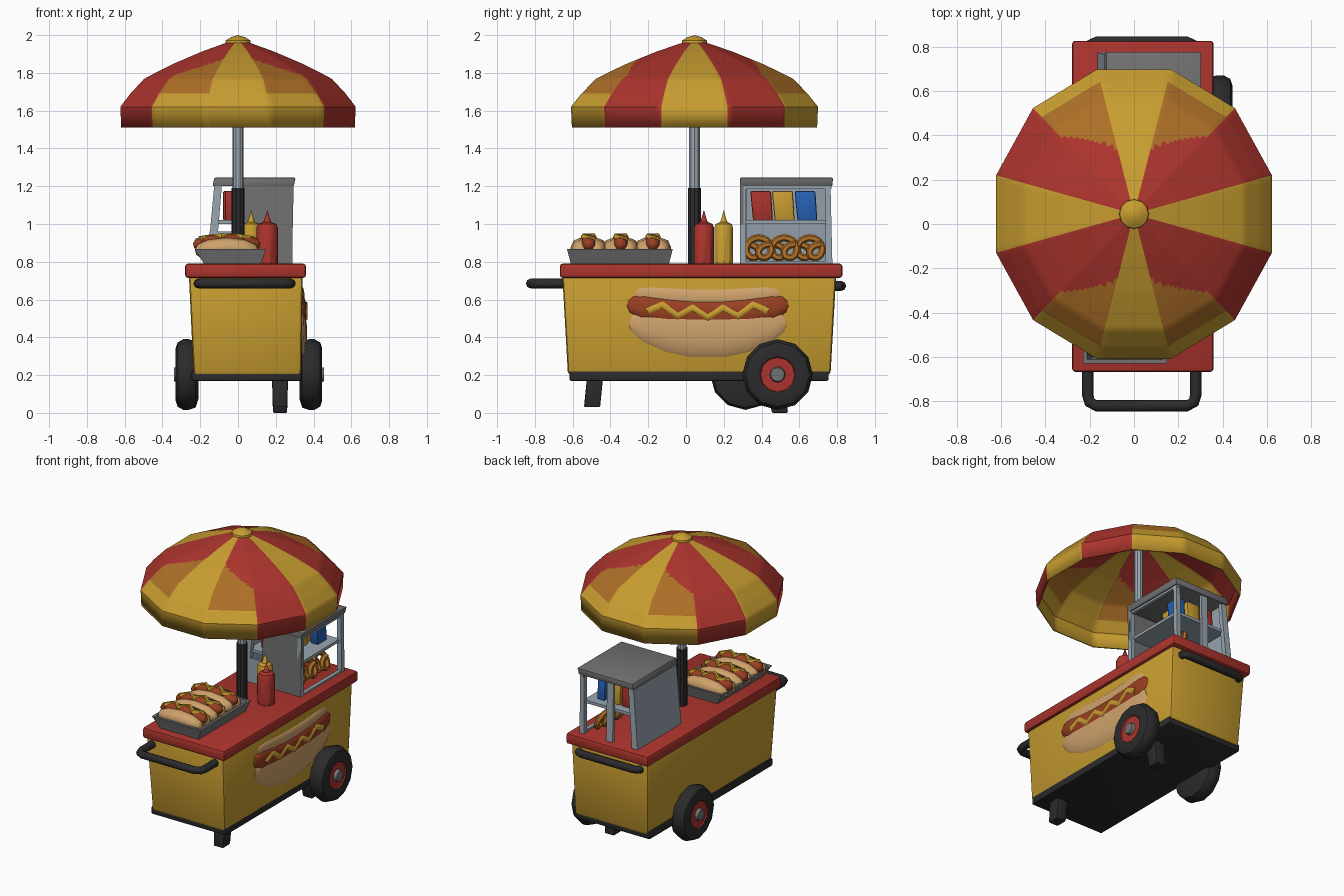
import bpy, bmesh, math
from mathutils import Vector, Matrix

if "Cube" in bpy.data.objects:
    bpy.data.objects.remove(bpy.data.objects["Cube"])

COL = {'yellow': (0.58, 0.34, 0.03), 'red': (0.41, 0.034, 0.026), 'black': (0.024, 0.024, 0.026),
       'grey': (0.17, 0.17, 0.175), 'pale_steel': (0.32, 0.38, 0.44), 'bun_tan': (0.62, 0.36, 0.15),
       'sausage_brown': (0.32, 0.05, 0.015), 'blue': (0.02, 0.12, 0.46), 'orange': (0.42, 0.16, 0.02)}
MAT = {}
for n, c in COL.items():
    MAT[n] = bpy.data.materials.new(n)
    MAT[n].diffuse_color = (*c, 1)


def finish(name, bm, mats, angle=35):
    bmesh.ops.remove_doubles(bm, verts=bm.verts, dist=1e-5)
    bmesh.ops.recalc_face_normals(bm, faces=bm.faces)
    me = bpy.data.meshes.new(name)
    bm.to_mesh(me)
    bm.free()
    ob = bpy.data.objects.new(name, me)
    bpy.context.collection.objects.link(ob)
    for m in mats:
        me.materials.append(MAT[m])
    bpy.ops.object.select_all(action='DESELECT')
    ob.select_set(True)
    bpy.context.view_layer.objects.active = ob
    bpy.ops.object.shade_smooth_by_angle(angle=math.radians(angle))
    return ob


def frustum(name, bottom, z0, top, z1, mat, bevel=0.0):
    """Tapered box; bottom and top are (x0, x1, y0, y1)."""
    bm = bmesh.new()
    rings = []
    for (x0, x1, y0, y1), z in ((bottom, z0), (top, z1)):
        rings.append([bm.verts.new((x, y, z)) for x, y in ((x0, y0), (x1, y0), (x1, y1), (x0, y1))])
    a, b = rings
    bm.faces.new(a[::-1])
    bm.faces.new(b)
    for i in range(4):
        j = (i + 1) % 4
        bm.faces.new((a[i], a[j], b[j], b[i]))
    if bevel:
        bmesh.ops.bevel(bm, geom=bm.edges[:], offset=bevel, segments=2, profile=0.5, affect='EDGES')
    return finish(name, bm, [mat])


def box(name, x0, x1, y0, y1, z0, z1, mat, bevel=0.0):
    return frustum(name, (x0, x1, y0, y1), z0, (x0, x1, y0, y1), z1, mat, bevel)


def lathe(name, profile, loc, mats, seg=12, rot=None, idx=None):
    """Spin (radius, height) pairs about z; idx gives a material per profile step."""
    bm = bmesh.new()
    rings = []
    for r, h in profile:
        rings.append([bm.verts.new((r * math.cos(2 * math.pi * k / seg), r * math.sin(2 * math.pi * k / seg), h))
                      for k in range(seg)])
    for s in range(len(rings) - 1):
        for k in range(seg):
            j = (k + 1) % seg
            f = bm.faces.new((rings[s][k], rings[s][j], rings[s + 1][j], rings[s + 1][k]))
            f.material_index = idx[s] if idx else 0
    bmesh.ops.transform(bm, matrix=Matrix.Translation(loc) @ (rot or Matrix()), verts=bm.verts)
    return finish(name, bm, mats)


def tube(name, pts, radii, mat, seg=8, ref=(0, 0, 1), squash=1.0):
    """Sweep a circle along points; squash flattens it along ref."""
    bm = bmesh.new()
    pts = [Vector(p) for p in pts]
    if not isinstance(radii, (list, tuple)):
        radii = [radii] * len(pts)
    ref = Vector(ref)
    rings = []
    for i, p in enumerate(pts):
        t = (pts[min(i + 1, len(pts) - 1)] - pts[max(i - 1, 0)]).normalized()
        u = t.cross(ref).normalized()
        v = u.cross(t)
        rings.append([bm.verts.new(p + radii[i] * (math.cos(2 * math.pi * k / seg) * u
                      + squash * math.sin(2 * math.pi * k / seg) * v)) for k in range(seg)])
    for a, b in zip(rings, rings[1:]):
        for k in range(seg):
            j = (k + 1) % seg
            bm.faces.new((a[k], a[j], b[j], b[k]))
    bm.faces.new(rings[0])
    bm.faces.new(rings[-1])
    return finish(name, bm, [mat], 50)


# Cart body, base and countertop
frustum('cart_body', (-0.235, 0.335, -0.625, 0.765), 0.2, (-0.26, 0.342, -0.655, 0.795), 0.73, 'yellow', 0.02)
box('base_rail', -0.245, 0.335, -0.617, 0.755, 0.17, 0.225, 'black', 0.008)
box('countertop', -0.28, 0.36, -0.668, 0.828, 0.715, 0.79, 'red', 0.015)

# Wheels: tyre, red disc and hub in one spun profile
wheel = [(0, -.055), (.13, -.06), (.175, -.045), (.187, -.01), (.187, .02), (.17, .05), (.14, .06),
         (.095, .055), (.09, .048), (.042, .048), (.036, .07), (0, .07)]
steps = [0] * 7 + [1, 1, 2, 2]
for side, x, y in ((1, 0.385, 0.485), (-1, -0.27, 0.315)):
    lathe('wheel_right' if side > 0 else 'wheel_left', wheel, (x, y, 0.203), ['black', 'red', 'grey'], 12,
          Matrix.Rotation(side * math.pi / 2, 4, 'Y'), steps)
    tube('axle', [(x, y, 0.203), (0.04, y, 0.203)], 0.025, 'black')

# Support legs
frustum('front_leg', (0.185, 0.26, -0.54, -0.455), 0.03, (0.18, 0.265, -0.525, -0.44), 0.18, 'black', 0.008)
frustum('rear_leg', (0.185, 0.26, 0.455, 0.54), 0.0, (0.18, 0.265, 0.42, 0.52), 0.18, 'black', 0.008)

# Handles
tube('push_handle', [(-.21, -.63, .685), (-.21, -.77, .685), (-.2, -.805, .685), (-.17, -.822, .685),
                     (.24, -.822, .685), (.27, -.805, .685), (.28, -.77, .685), (.28, -.63, .685)], 0.026, 'black')
tube('back_handle', [(-.2, .77, .672), (-.2, .81, .672), (-.17, .822, .672), (.24, .822, .672),
                     (.27, .81, .672), (.27, .77, .672)], 0.026, 'black')

# Umbrella pole
lathe('pole_lower', [(0, .78), (.035, .78), (.035, 1.19), (0, 1.19)], (0, .045, 0), ['black'], 10)
lathe('pole_upper', [(0, 1.18), (.03, 1.18), (.03, 1.94), (0, 1.94)], (0, .045, 0), ['pale_steel'], 10)

# Striped canopy: twelve-sided open shell
key = [(.04, 1.968), (.2, 1.912), (.35, 1.85), (.43, 1.812), (.515, 1.768), (.59, 1.69), (.645, 1.62)]
rings_def = []
for (r0, z0), (r1, z1) in zip(key, key[1:]):
    rings_def += [(r0 + (r1 - r0) * q / 5, z0 + (z1 - z0) * q / 5) for q in range(5)]
rings_def += [(.645, 1.62), (.64, 1.51)]
bm = bmesh.new()
SEG = 144
rings = []
for r, z in rings_def:
    ring = []
    for k in range(SEG):
        a = math.radians(15 + 2.5 * k)
        rr = r * math.cos(math.radians(15)) / math.cos(math.radians(2.5 * (k % 12) - 15))
        ring.append(bm.verts.new((rr * math.cos(a), 0.045 + 1.05 * rr * math.sin(a), z)))
    rings.append(ring)
for s in range(len(rings) - 1):
    rmid = (rings_def[s][0] + rings_def[s + 1][0]) / 2
    for k in range(SEG):
        j = (k + 1) % SEG
        f = bm.faces.new((rings[s][k], rings[s][j], rings[s + 1][j], rings[s + 1][k]))
        a = (16.25 + 2.5 * k) % 180
        from_side = min(a, 180 - a)      # angle from the x axis
        from_front = abs(90 - a)         # angle from the y axis
        limit = 15 + min(30, max(0, (rmid - .28) * 150))
        m = 1
        if from_side < 15 or from_front < 15:
            m = 0
        elif from_front < limit:
            m = 0 if rmid > .59 else 2
        f.material_index = m
canopy = finish('umbrella_canopy', bm, ['yellow', 'red', 'orange'], 40)
sol = canopy.modifiers.new('thickness', 'SOLIDIFY')
sol.thickness = 0.015
sol.offset = -1 if canopy.data.polygons[0].normal.z > 0 else 1
lathe('canopy_knob', [(0, 1.94), (.07, 1.945), (.065, 1.972), (.035, 1.99), (0, 2.0)], (0, .045, 0), ['yellow'], 12)

# Serving tray with rim walls
frustum('tray_base', (-.18, .12, -.61, -.09), .788, (-.19, .125, -.615, -.085), .81, 'grey')
for n, b, t in (('front', (-.18, .12, -.61, -.595), (-.23, .15, -.63, -.612)),
                ('back', (-.18, .12, -.105, -.09), (-.23, .15, -.088, -.07)),
                ('left', (-.18, -.165, -.61, -.09), (-.23, -.212, -.63, -.07)),
                ('right', (.105, .12, -.61, -.09), (.132, .15, -.63, -.07))):
    frustum('tray_wall_' + n, b, .79, t, .868, 'grey')


# Hot dogs lying across the tray
def zigzag(a, b, n, amp):
    return [(a + (b - a) * i / n, amp * (1 if i % 2 else -1)) for i in range(n + 1)]


for i, y in enumerate((-.515, -.345, -.175)):
    xs = [-.225, -.205, -.15, -.06, .03, .085, .105]
    arc = [.003 - .02 * ((x + .06) / .16) ** 2 for x in xs]
    for s in (-1, 1):
        tube('bun_half', [(x, y + s * .042, .87 + d) for x, d in zip(xs, arc)],
             [.015, .037, .051, .055, .051, .037, .015], 'bun_tan')
    xs2 = [-.235, -.218, -.15, -.06, .03, .098, .115]
    tube('sausage', [(x, y, .903 + d) for x, d in zip(xs2, arc)],
         [.012, .033, .041, .042, .041, .033, .012], 'sausage_brown')
    tube('mustard', [(x, y + w, .934 - .02 * ((x + .06) / .16) ** 2) for x, w in zigzag(-.2, .08, 5, .022)],
         .019, 'yellow', 6)

# Sauce bottles
bottle = [(0, .785), (1, .785), (1, .98), (.85, 1.0), (.4, 1.01), (.3, 1.02), (0, 1.075)]
for n, x, y, r in (('red', .155, .095, .056), ('yellow', .07, .2, .052)):
    lathe(n + '_sauce_bottle', [(a * r, h) for a, h in bottle], (x, y, 0), [n], 10)

# Display case: roof, walls, shelf and posts
frustum('case_roof', (-.135, .295, .285, .775), 1.2, (-.125, .305, .285, .778), 1.245, 'grey', .006)
frustum('case_side_wall', (-.165, -.145, .29, .775), .785, (-.125, -.105, .29, .76), 1.21, 'pale_steel')
frustum('case_front_wall', (-.03, .285, .287, .305), .785, (0, .295, .287, .305), 1.21, 'grey')
box('case_front_sill', -.15, .0, .287, .303, .785, .96, 'pale_steel')
box('case_shelf', -.14, .27, .3, .75, 1.0, 1.02, 'pale_steel')
box('case_top_rail', .265, .287, .29, .77, 1.185, 1.205, 'pale_steel')
box('case_bottom_rail', .262, .287, .29, .77, .785, .803, 'pale_steel')
for n, b, t in (('front_left', (-.165, -.12, .287, .32), (-.125, -.085, .287, .32)),
                ('front_right', (.258, .288, .287, .318), (.262, .292, .287, .318)),
                ('back_right', (.255, .288, .74, .775), (.258, .29, .735, .765)),
                ('back_middle', (.03, .08, .755, .775), (.03, .08, .745, .765)),
                ('back_left', (-.165, -.12, .74, .775), (-.125, -.085, .735, .765))):
    frustum('case_post_' + n, b, .785, t, 1.21, 'pale_steel')

# Snack packets on the shelf
for n, y, x, d in (('red', .40, -.01, .06), ('yellow', .515, .09, .06), ('blue', .635, .18, .03),
                   ('yellow', .635, .08, .05), ('red', .635, -.03, .05)):
    frustum(n + '_snack_packet', (x - d, x + d, y - .045, y + .06), 1.018,
            (x - d, x + d, y - .06, y + .05), 1.175, n, .01)

# Pretzels on the case floor
for i, y in enumerate((.385, .52, .655)):
    pts = []
    for k in range(29):
        t = -4 + 8 * k / 28
        u, v = (3.3 - .4 * t * t) * math.sin(t), (2.5 - .3 * t * t) * math.cos(t)
        pts.append((.19 - .012 * v + .004 * t, y + .026 * u, .842 + .034 * v))
    tube('pretzel', pts, .019, 'orange', 6, (1, 0, 0))

# Raised hot dog sign on the right side
T = [-1, -.95, -.8, -.5, -.2, .2, .5, .8, .95, 1]


def sign(name, half, zc, bend, rad, ends, squash, mat):
    radii = [rad * e for e in ends]
    tube(name, [(.338, .115 + half * t, zc + bend * t * t) for t in T], radii, mat, 10, (1, 0, 0), squash)


full = [.2, .6, .9, 1, 1, 1, 1, .9, .6, .2]
sign('sign_bun_back', .385, .605, .03, .05, full, .3, 'bun_tan')
sign('sign_bun_front', .41, .42, .07, .128, [.2, .42, .68, .9, 1, 1, .9, .68, .42, .2], .22, 'bun_tan')
sign('sign_sausage', .425, .525, .055, .074, full, .34, 'sausage_brown')
tube('sign_mustard', [(.36, .115 + t, .53 + .055 * (t / .42) ** 2 + w) for t, w in zigzag(-.32, .32, 8, .024)],
     .019, 'yellow', 6, (1, 0, 0), .5)

for m in bpy.data.materials:
    if m.users and not m.is_grease_pencil:
        m.use_nodes = True
        m.node_tree.nodes["Principled BSDF"].inputs["Base Color"].default_value = m.diffuse_color
